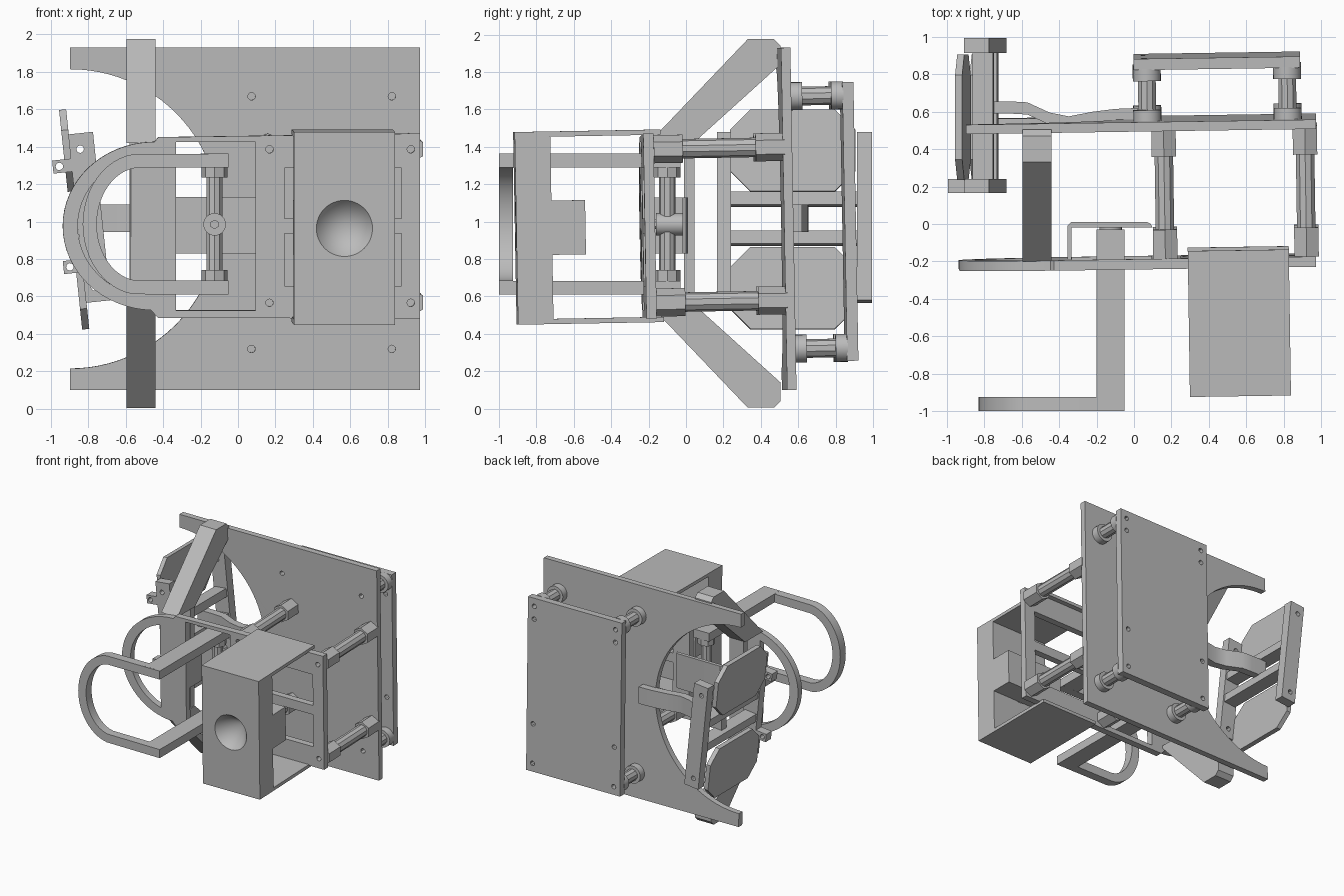
import bpy, bmesh
from math import cos, sin, pi, radians
from mathutils import Matrix, Vector

if "Cube" in bpy.data.objects:
    bpy.data.objects.remove(bpy.data.objects["Cube"])

grey = bpy.data.materials.new("plain grey")
grey.use_nodes = True
COLOUR = (0.5, 0.5, 0.5, 1)
grey.diffuse_color = COLOUR
grey.node_tree.nodes["Principled BSDF"].inputs["Base Color"].default_value = COLOUR

parts = []
# The plated assembly leans slightly about its middle
PIVOT = Vector((0, 0, 1))
LEAN = (Matrix.Translation(PIVOT) @ Matrix.Rotation(0.015, 4, 'Z')
        @ Matrix.Rotation(0.018, 4, 'X') @ Matrix.Translation(-PIVOT))
STRAIGHT = Matrix.Identity(4)
# Profile planes: (u, v, depth) to (x, y, z)
PLANES = {
    'X': Matrix(((0, 0, 1, 0), (1, 0, 0, 0), (0, 1, 0, 0), (0, 0, 0, 1))),
    'Y': Matrix(((1, 0, 0, 0), (0, 0, -1, 0), (0, 1, 0, 0), (0, 0, 0, 1))),
    'Z': Matrix.Identity(4),
}


def finish(name, mesh, matrix):
    mesh.transform(matrix)
    mesh.materials.clear()
    mesh.materials.append(grey)
    ob = bpy.data.objects.new(name, mesh)
    bpy.context.scene.collection.objects.link(ob)
    parts.append(ob)
    return ob


def slab(name, axis, d0, d1, outline, holes=(), frame=STRAIGHT):
    """Extrude a flat outline with holes between two depths along an axis."""
    cu = bpy.data.curves.new(name, 'CURVE')
    cu.dimensions, cu.fill_mode, cu.extrude = '2D', 'BOTH', abs(d1 - d0) / 2
    for loop in [outline, *holes]:
        sp = cu.splines.new('POLY')
        sp.points.add(len(loop) - 1)
        for p, (u, v) in zip(sp.points, loop):
            p.co = (u, v, 0, 1)
        sp.use_cyclic_u = True
    tmp = bpy.data.objects.new(name, cu)
    bpy.context.scene.collection.objects.link(tmp)
    bpy.context.view_layer.update()
    mesh = bpy.data.meshes.new_from_object(tmp.evaluated_get(bpy.context.evaluated_depsgraph_get()))
    bpy.data.objects.remove(tmp)
    bm = bmesh.new()
    bm.from_mesh(mesh)
    bmesh.ops.remove_doubles(bm, verts=bm.verts, dist=1e-5)
    bmesh.ops.recalc_face_normals(bm, faces=bm.faces)
    bm.to_mesh(mesh)
    bm.free()
    mid = [0, 0, 0]
    mid["XYZ".index(axis)] = (d0 + d1) / 2
    return finish(name, mesh, frame @ Matrix.Translation(mid) @ PLANES[axis])


def rect(u0, u1, v0, v1):
    return [(u0, v0), (u1, v0), (u1, v1), (u0, v1)]


def arc(u, v, ru, rv, a0=0, a1=360, n=24):
    full = a1 - a0 == 360
    steps = [radians(a0 + (a1 - a0) * i / n) for i in range(n if full else n + 1)]
    return [(u + ru * cos(a), v + rv * sin(a)) for a in steps]


def hole(u, v):
    return arc(u, v, 0.02, 0.02, n=12)


def box(name, x0, x1, y0, y1, z0, z1, frame=STRAIGHT):
    return slab(name, 'Z', z0, z1, rect(x0, x1, y0, y1), frame=frame)


def rod(name, a, b, r, sides, frame=STRAIGHT, r2=None, ends=True):
    a, b = Vector(a), Vector(b)
    bm = bmesh.new()
    bmesh.ops.create_cone(bm, cap_ends=ends, segments=sides, radius1=r,
                          radius2=r if r2 is None else r2, depth=(b - a).length)
    mesh = bpy.data.meshes.new(name)
    bm.to_mesh(mesh)
    bm.free()
    turn = (b - a).to_track_quat('Z', 'Y').to_matrix().to_4x4()
    return finish(name, mesh, frame @ Matrix.Translation((a + b) / 2) @ turn)


def standoff(name, a, b, cap, r_cap, r_core, sides, frame=STRAIGHT):
    a, b = Vector(a), Vector(b)
    step = (b - a).normalized() * cap
    rod(name + "_core", a + step * 0.9, b - step * 0.9, r_core, 10, frame)
    rod(name + "_front_cap", a, a + step, r_cap, sides, frame)
    rod(name + "_back_cap", b - step, b, r_cap, sides, frame)


# Main plate with a round bite out of its right edge
short_posts = [(x, z) for x in (0.08, 0.83) for z in (0.31, 1.66)]
long_posts = [(x, z) for x in (0.165, 0.92) for z in (0.57, 1.39)]
slab("main_plate", 'Y', 0.51, 0.56,
     [(-0.89, 0.09), (0.98, 0.09), (0.98, 1.92), (-0.89, 1.92)]
     + arc(-0.89, 1.005, 0.8, 0.8, 90, -90, 48),
     [hole(*p) for p in short_posts], LEAN)

# Rear plate on four short posts
slab("rear_plate", 'Y', 0.835, 0.895, rect(0.01, 0.9, 0.24, 1.73),
     [hole(x, z) for x in (0.07, 0.84) for z in (0.31, 0.65, 1.55, 1.66)], LEAN)
for i, (x, z) in enumerate(short_posts):
    standoff(f"short_post_{i}", (x, 0.555, z), (x, 0.84, z), 0.065, 0.075, 0.05, 24, LEAN)

# Front frame with hoop, square window and a second window behind the block
slab("front_frame", 'Y', -0.235, -0.18,
     [(-0.45, 0.51), (-0.43, 0.49), (0.97, 0.485), (0.97, 1.475), (-0.43, 1.455), (-0.45, 1.43)]
     + arc(-0.45, 0.98, 0.49, 0.45, 92, 268, 32),
     [arc(-0.45, 0.98, 0.41, 0.38, 108, 252, 28),
      rect(-0.335, 0.09, 0.53, 1.43),
      rect(0.245, 0.87, 0.66, 0.94), rect(0.245, 0.87, 1.02, 1.29)]
     + [hole(*p) for p in long_posts], LEAN)
for i, (x, z) in enumerate(long_posts):
    standoff(f"long_post_{i}", (x, -0.18, z), (x, 0.52, z), 0.155, 0.075, 0.052, 6, LEAN)

# Hollow front block: solid nose with a conical recess, tab, top and bottom walls
slab("block_nose", 'Y', -0.92, -0.73, rect(0.285, 0.825, 0.465, 1.495),
     [arc(0.555, 0.98, 0.15, 0.15, n=48)], LEAN)
rod("block_recess", (0.555, -0.92, 0.98), (0.555, -0.735, 0.98), 0.15, 48, LEAN, 0, False)
box("block_tab", 0.285, 0.825, -0.733, -0.55, 0.835, 1.125, LEAN)
box("block_top", 0.285, 0.825, -0.74, -0.14, 1.467, 1.495, LEAN)
box("block_bottom", 0.285, 0.825, -0.74, -0.14, 0.465, 0.493, LEAN)

# Diagonal braces, mirrored about mid height, joined by an upright
MID = 0.99
brace = [(-0.2, 1.42), (0.33, 1.975), (0.47, 1.975), (0.505, 1.94), (0.505, 1.84), (0.04, 1.42)]
slab("upper_brace", 'X', -0.595, -0.44, brace)
slab("lower_brace", 'X', -0.595, -0.44, [(y, 2 * MID - z) for y, z in brace])
box("brace_upright", -0.58, -0.45, -0.01, 0.045, 0.54, 1.44)

# Handle: two arms and a bowed grip
for name, z in (("upper", 1.29), ("lower", 0.61)):
    box(f"{name}_handle_arm", -0.2, -0.05, -0.99, -0.03, z, z + 0.073)
slab("handle_grip", 'Y', -1.0, -0.925,
     [(-0.05, 1.363)] + arc(-0.52, 0.986, 0.31, 0.377, 97, 263, 24) + [(-0.05, 0.61), (-0.05, 0.684)]
     + arc(-0.52, 0.986, 0.235, 0.303, 263, 97, 24) + [(-0.05, 1.29)])

# Handle pivot: upright post with a crosswise knob
standoff("pivot_post", (-0.125, -0.1, 0.68), (-0.125, -0.1, 1.295), 0.06, 0.07, 0.045, 8)
rod("pivot_knob", (-0.125, -0.16, 0.985), (-0.125, 0, 0.985), 0.06, 24)
rod("pivot_pin", (-0.125, -0.18, 0.985), (-0.125, -0.1, 0.985), 0.025, 6)

# Bent bracket behind the pivot
slab("pivot_bracket", 'Z', 0.83, 1.13,
     [(-0.355, -0.19), (-0.335, -0.19), (-0.335, -0.02), (0.1, -0.02), (0.09, 0.0),
      (0.07, 0.01), (-0.335, 0.01), (-0.355, -0.01)])

# Wavy link from the main plate to the pad carrier
wave = [(0.02, 0.62), (-0.1, 0.615), (-0.22, 0.6), (-0.35, 0.575), (-0.45, 0.595),
        (-0.57, 0.65), (-0.66, 0.655), (-0.8, 0.655)]
slab("carrier_link", 'Z', 0.945, 1.09, wave + [(x, y - 0.065) for x, y in reversed(wave)])

# Pad carrier, leaning sideways: side bars, lugs, cross bars and eight-sided pads
CARRIER = Matrix.Translation((-0.795, 0, 1.02)) @ Matrix.Rotation(-0.105, 4, 'Y')
for name, y0, y1 in (("front", 0.165, 0.24), ("back", 0.915, 0.995)):
    slab(f"{name}_carrier_bar", 'Y', y0, y1, rect(-0.065, 0.068, -0.45, 0.455),
         [hole(-0.01, 0.37), hole(-0.01, -0.37)], CARRIER)
for name, z in (("upper", 0.29), ("lower", -0.25)):
    slab(f"{name}_lug", 'Y', 0.165, 0.24, rect(-0.165, -0.06, z - 0.035, z + 0.035),
         [hole(-0.13, z)], CARRIER)
for name, z in (("upper", 0.1), ("lower", -0.11)):
    box(f"{name}_cross_bar", -0.055, 0.055, 0.23, 0.92, z - 0.035, z + 0.035, CARRIER)
for name, z in (("upper", 0.37), ("lower", -0.37)):
    c = 0.11
    y0, y1, z0, z1 = 0.235, 0.905, z - 0.22, z + 0.22
    slab(f"{name}_pad", 'X', -0.1, -0.062,
         [(y0 + c, z0), (y1 - c, z0), (y1, z0 + c), (y1, z1 - c),
          (y1 - c, z1), (y0 + c, z1), (y0, z1 - c), (y0, z0 + c)], frame=CARRIER)

# Smooth the round parts and keep edges crisp
bpy.ops.object.select_all(action='DESELECT')
for ob in parts:
    ob.select_set(True)
bpy.context.view_layer.objects.active = parts[0]
bpy.ops.object.shade_smooth_by_angle(angle=radians(30))
